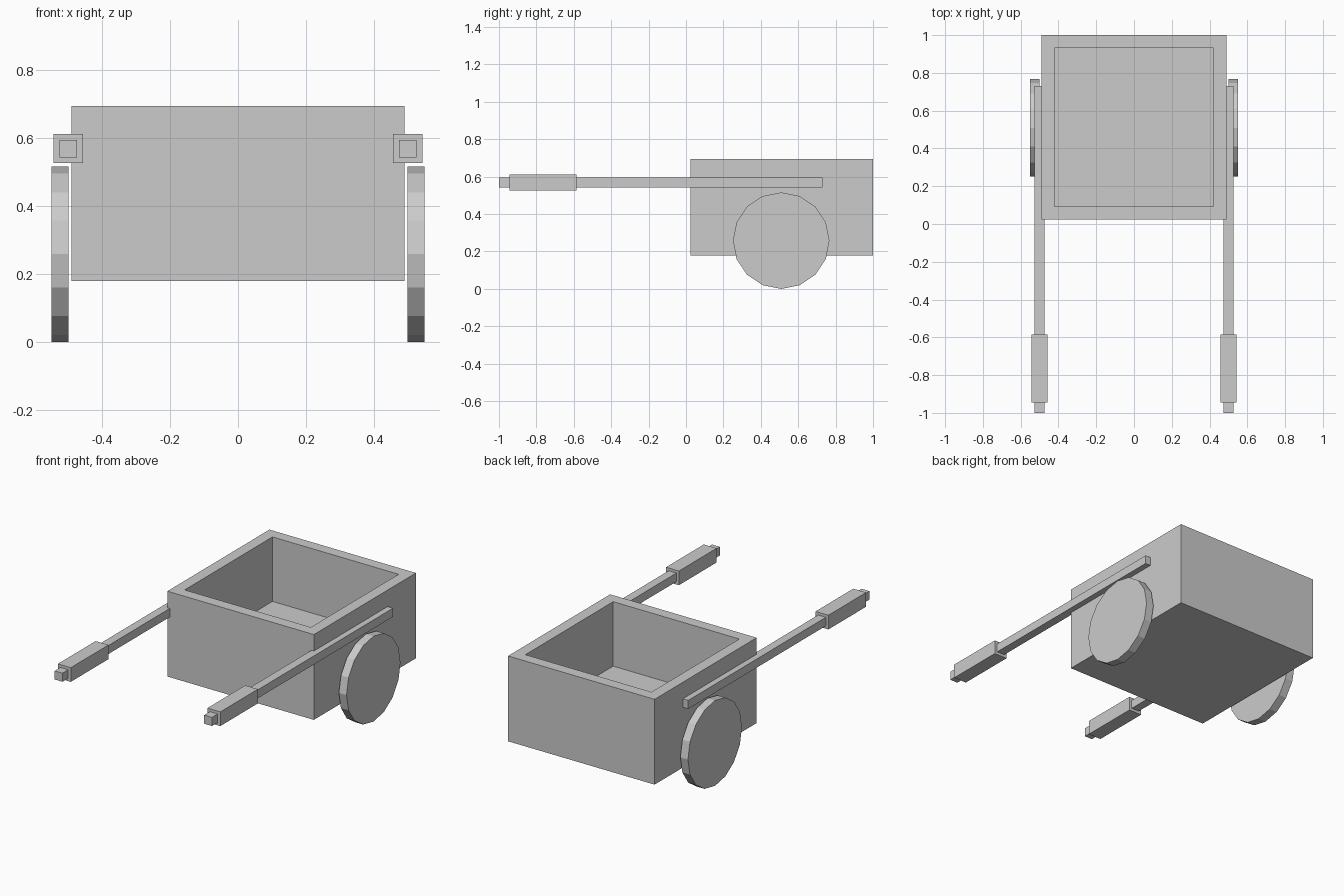
import bpy, bmesh
from math import pi
from mathutils import Matrix

if "Cube" in bpy.data.objects:
    bpy.data.objects.remove(bpy.data.objects["Cube"])


def finish(name, bm):
    bmesh.ops.recalc_face_normals(bm, faces=bm.faces)
    mesh = bpy.data.meshes.new(name)
    bm.to_mesh(mesh)
    bm.free()
    obj = bpy.data.objects.new(name, mesh)
    bpy.context.collection.objects.link(obj)
    return obj


def box_mesh(lo, hi):
    bm = bmesh.new()
    size = [b - a for a, b in zip(lo, hi)]
    mid = [(a + b) / 2 for a, b in zip(lo, hi)]
    bmesh.ops.create_cube(bm, size=1, matrix=Matrix.Translation(mid) @ Matrix.Diagonal((*size, 1)))
    return bm


# Open tray: inset the top face and sink it to the inner floor
WALL, DEPTH = 0.068, 0.39
bm = box_mesh((-0.49, 0.025, 0.179), (0.49, 1.0, 0.695))
top = max(bm.faces, key=lambda f: f.calc_center_median().z)
bmesh.ops.inset_region(bm, faces=[top], thickness=WALL, use_even_offset=True)
sunk = bmesh.ops.extrude_discrete_faces(bm, faces=[top])["faces"][0]
bmesh.ops.translate(bm, verts=sunk.verts, vec=(0, 0, -DEPTH))
finish("cart_tray", bm)

for side, s in (("left", -1), ("right", 1)):
    # Pull shaft and its thicker hand grip
    for part, half, y0, y1 in (("shaft", 0.026, -1.0, 0.73), ("grip", 0.043, -0.945, -0.585)):
        x, z = s * 0.5, 0.569
        finish(f"{side}_{part}", box_mesh((x - half, y0, z - half), (x + half, y1, z + half)))

    # Solid 16-sided wheel
    bm = bmesh.new()
    bmesh.ops.create_cone(bm, cap_ends=True, segments=16, radius1=0.258, radius2=0.258, depth=0.051,
                          matrix=Matrix.Translation((s * 0.5245, 0.509, 0.258)) @ Matrix.Rotation(pi / 2, 4, "Y"))
    finish(f"{side}_wheel", bm)
